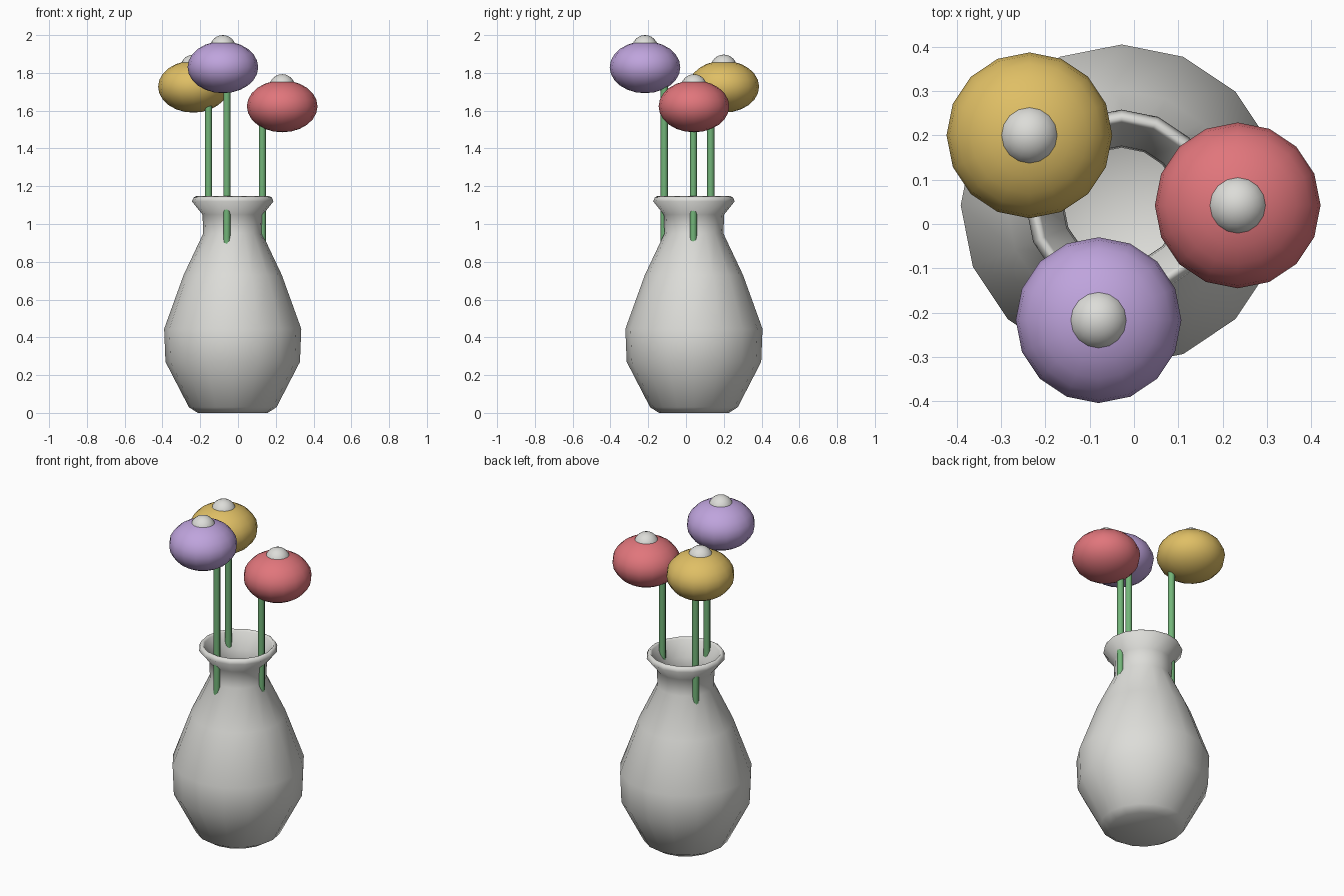
import bpy
import bmesh
from math import tau
from mathutils import Vector

cube = bpy.data.objects.get("Cube")
if cube:
    bpy.data.objects.remove(cube, do_unlink=True)


def material(name, rgb):
    m = bpy.data.materials.new(name)
    m.use_nodes = True
    m.diffuse_color = (*rgb, 1)
    m.node_tree.nodes["Principled BSDF"].inputs["Base Color"].default_value = (*rgb, 1)
    return m


WHITE = material("off white ceramic", (0.72, 0.72, 0.69))
GREEN = material("stem green", (0.17, 0.46, 0.19))
PURPLE = material("soft purple", (0.52, 0.37, 0.72))
YELLOW = material("mustard yellow", (0.74, 0.52, 0.13))
RED = material("coral red", (0.75, 0.18, 0.2))


def finish(bm, name, mat, location, smooth=True):
    mesh = bpy.data.meshes.new(name)
    bm.to_mesh(mesh)
    bm.free()
    mesh.materials.append(mat)
    for p in mesh.polygons:
        p.use_smooth = smooth
    obj = bpy.data.objects.new(name, mesh)
    obj.location = location
    bpy.context.collection.objects.link(obj)
    return obj


def lathe(name, profile, mat, location, sides=16):
    bm = bmesh.new()
    verts = [bm.verts.new((r, 0, z)) for r, z in profile]
    edges = [bm.edges.new(pair) for pair in zip(verts, verts[1:])]
    bmesh.ops.spin(bm, geom=verts + edges, cent=(0, 0, 0), axis=(0, 0, 1),
                   angle=tau, steps=sides)
    bmesh.ops.remove_doubles(bm, verts=bm.verts, dist=0.0005)
    bmesh.ops.recalc_face_normals(bm, faces=bm.faces)
    return finish(bm, name, mat, location)


def ball(name, radius, squash, mat, location, rings=12):
    bm = bmesh.new()
    bmesh.ops.create_uvsphere(bm, u_segments=16, v_segments=rings, radius=radius)
    bmesh.ops.scale(bm, vec=(1, 1, squash), verts=bm.verts)
    return finish(bm, name, mat, location)


def stem(name, location, bottom, top):
    bm = bmesh.new()
    bmesh.ops.create_cone(bm, cap_ends=True, segments=8, radius1=0.019,
                          radius2=0.019, depth=top - bottom)
    obj = finish(bm, name, GREEN, (*location, (top + bottom) / 2))
    for p in obj.data.polygons:
        p.use_smooth = abs(p.normal.z) < 0.5
    return obj


# Vase: outer wall from the base up, over the lip, then down the inside
outer = [(0, 0), (0.185, 0), (0.232, 0.03), (0.356, 0.27), (0.363, 0.445),
         (0.26, 0.73), (0.156, 0.95), (0.16, 1.05), (0.216, 1.12)]
lip = [(0.207, 1.14), (0.195, 1.147), (0.187, 1.135)]
inner = [(max(r - 0.026, 0), max(z, 0.05)) for r, z in reversed(outer[2:-1])]
lathe("vase", outer + lip + inner + [(0, 0.05)], WHITE, (-0.028, 0.042, 0))

# Flowers: squashed bloom, round centre and straight stem
flowers = [
    ("purple", PURPLE, (-0.08, -0.217, 1.83), (-0.059, -0.115)),
    ("yellow", YELLOW, (-0.236, 0.2, 1.727), (-0.156, 0.131)),
    ("red", RED, (0.234, 0.042, 1.623), (0.129, 0.039)),
]
for label, mat, centre, foot in flowers:
    ball(label + "_bloom", 0.187, 0.735, mat, centre)
    ball(label + "_flower_centre", 0.069, 1, WHITE, Vector(centre) + Vector((0, 0, 0.101)))
    stem(label + "_stem", foot, 0.3, centre[2])
